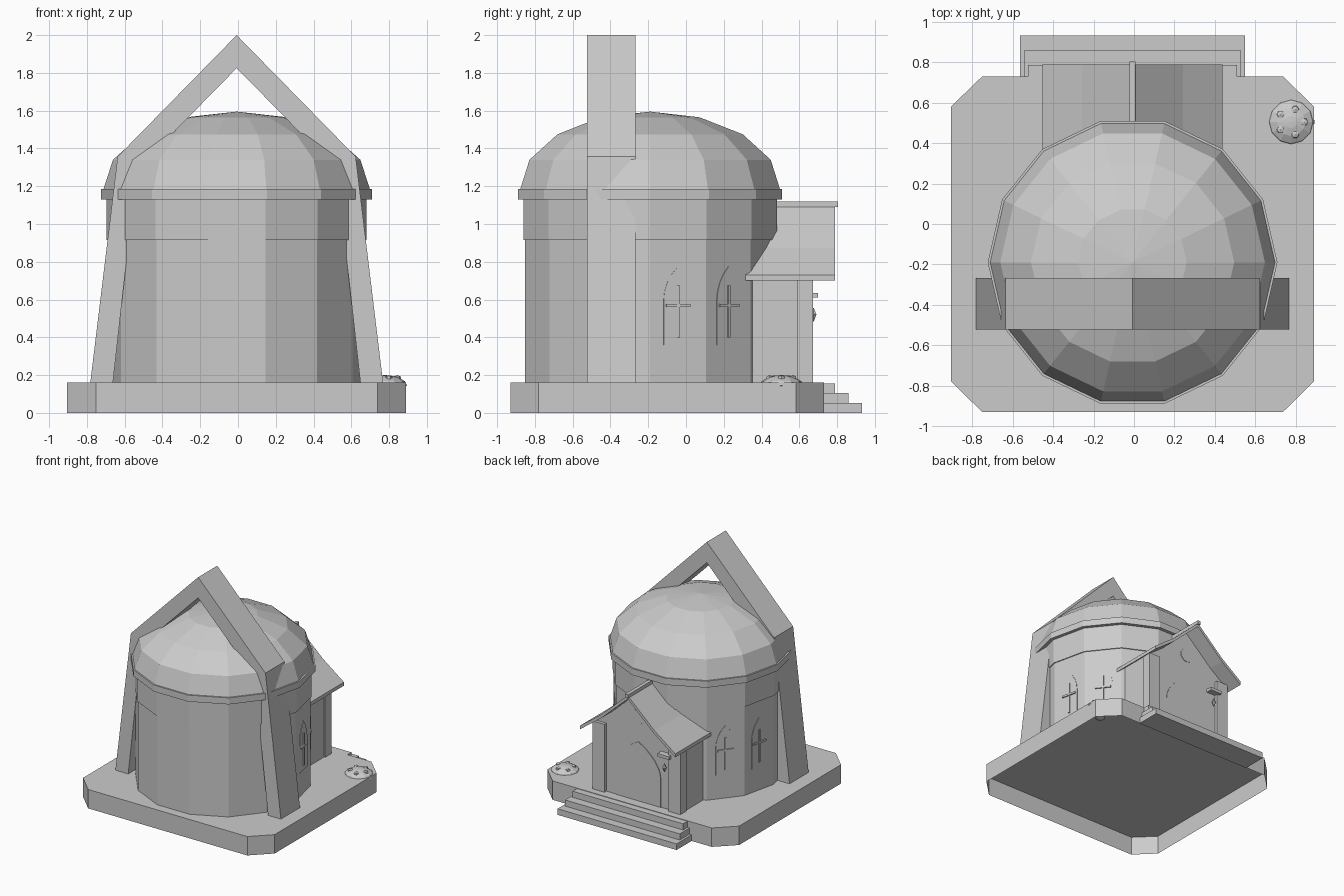
import bpy, bmesh, math
from mathutils import Matrix, Vector

if "Cube" in bpy.data.objects:
    bpy.data.objects.remove(bpy.data.objects["Cube"], do_unlink=True)

stone = bpy.data.materials.new("grey_stone")
stone.use_nodes = True
GREY = (0.6, 0.6, 0.6, 1)
stone.diffuse_color = GREY
stone.node_tree.nodes["Principled BSDF"].inputs["Base Color"].default_value = GREY

CX, CY = -0.007, -0.19      # axis of the round hall
SIDES = 14
FLOOR = 0.16
FLAT = Matrix(((1, 0, 0, 0), (0, 0, 1, 0), (0, 1, 0, 0), (0, 0, 0, 1)))


def finish(name, bm):
    bmesh.ops.recalc_face_normals(bm, faces=bm.faces)
    mesh = bpy.data.meshes.new(name)
    bm.to_mesh(mesh)
    bm.free()
    mesh.materials.append(stone)
    obj = bpy.data.objects.new(name, mesh)
    bpy.context.collection.objects.link(obj)
    return obj


def prism(name, pts, d0, d1, matrix=Matrix.Identity(4), open_start=False):
    """Extrude an (x, z) outline along y from d0 to d1, then place it."""
    bm = bmesh.new()
    a = [bm.verts.new((x, d0, z)) for x, z in pts]
    b = [bm.verts.new((x, d1, z)) for x, z in pts]
    for i in range(len(pts)):
        j = (i + 1) % len(pts)
        bm.faces.new((a[i], a[j], b[j], b[i]))
    bm.faces.new(b)
    bm.transform(matrix)
    if not open_start:
        bm.faces.new(a)
    return finish(name, bm)


def box(name, x0, x1, y0, y1, z0, z1, matrix=Matrix.Identity(4)):
    return prism(name, [(x0, z0), (x1, z0), (x1, z1), (x0, z1)], y0, y1, matrix)


def lathe(name, profile, sides, x, y):
    """Revolve (radius, z) points around a vertical axis; radius 0 is a pole."""
    bm = bmesh.new()
    rings = []
    for r, z in profile:
        n = 1 if r == 0 else sides
        rings.append([bm.verts.new((x + r * math.cos(math.tau * i / sides),
                                    y + r * math.sin(math.tau * i / sides), z)) for i in range(n)])
    for lo, hi in zip(rings, rings[1:]):
        for i in range(sides):
            j = (i + 1) % sides
            quad = [lo[i % len(lo)], lo[j % len(lo)], hi[j % len(hi)], hi[i % len(hi)]]
            bm.faces.new(list(dict.fromkeys(quad)))
    return finish(name, bm)


def pointed_arch(half, z0, spring, top, steps=4):
    """Outline of a gothic opening."""
    right = []
    for i in range(steps):
        t = i / steps
        right.append((half * math.cos(t * math.pi / 2) ** 0.8, spring + (top - spring) * t))
    left = [(-x, z) for x, z in reversed(right)]
    return [(half, z0)] + right + [(0, top)] + left + [(-half, z0)]


# Plinth with chamfered corners, open underneath
plinth = [(-0.752, -0.93), (0.738, -0.93), (0.89, -0.78), (0.89, 0.582),
          (0.738, 0.73), (-0.752, 0.73), (-0.905, 0.582), (-0.905, -0.78)]
prism("plinth", plinth, 0, FLOOR, FLAT, open_start=True)

# Entrance steps
for i in range(3):
    half = 0.557 - 0.02 * i
    box(f"step_{i + 1}", CX - half, CX + half, 0.725, 0.932 - 0.072 * i, 0, 0.052 * (i + 1))

# Round hall: wall, upper band, cornice and faceted dome
lathe("hall_wall", [(0.68, FLOOR), (0.68, 0.93)], SIDES, CX, CY)
lathe("hall_band", [(0.675, 0.915), (0.688, 0.915), (0.688, 1.135)], SIDES, CX, CY)
lathe("cornice", [(0.68, 1.13), (0.717, 1.13), (0.717, 1.185), (0.69, 1.185)], SIDES, CX, CY)
lathe("dome", [(0.705, 1.185), (0.655, 1.34), (0.503, 1.475), (0.268, 1.565), (0, 1.595)],
      SIDES, CX, CY)

# Tall pointed frame straddling the hall: two leaning legs and two rafters
for side, s in (("left", 1), ("right", -1)):
    leg = [(0.775, FLOOR), (0.63, 1.357), (0.53, 1.285), (0.655, FLOOR)]
    rafter = [(0.63, 1.357), (0, 2.0), (0, 1.825), (0.53, 1.285)]
    for part, pts in (("leg", leg), ("rafter", rafter)):
        prism(f"frame_{part}_{side}", [(CX + s * x, z) for x, z in pts], -0.523, -0.268)

# Gothic windows with cross bars, on two wall facets per side
apothem = 0.68 * math.cos(math.pi / SIDES)
for k, facet in enumerate((0, 1, 5, 6)):
    angle = math.tau * (facet + 0.5) / SIDES
    place = Matrix.Translation((CX, CY, 0)) @ Matrix.Rotation(angle - math.pi / 2, 4, "Z")
    prism(f"window_{k + 1}", pointed_arch(0.078, 0.36, 0.6, 0.775), apothem - 0.01,
          apothem + 0.004, place)
    box(f"window_mullion_{k + 1}", -0.007, 0.007, apothem, apothem + 0.012, 0.4, 0.675, place)
    box(f"window_crossbar_{k + 1}", -0.065, 0.065, apothem, apothem + 0.014, 0.56, 0.576, place)

# Porch: gabled body, corner pillars and doorway
HALF = 0.4
body = [(CX - HALF, FLOOR), (CX + HALF, FLOOR), (CX + HALF, 0.735),
        (CX + 0.24, 0.86), (CX, 1.075), (CX - 0.24, 0.86), (CX - HALF, 0.735)]
prism("porch_body", body, 0.2, 0.645)
for side, s in (("left", 1), ("right", -1)):
    x = CX + s * 0.355
    box(f"porch_pillar_{side}", x - 0.055, x + 0.055, 0.59, 0.672, FLOOR, 0.735)
shift = Matrix.Translation((CX, 0, 0))
prism("door", pointed_arch(0.21, FLOOR, 0.4, 0.66, 6), 0.64, 0.65, shift)

# Round gable window
ring = [(0.06 * math.cos(math.tau * i / 12), 0.87 + 0.06 * math.sin(math.tau * i / 12))
        for i in range(12)]
prism("gable_window", ring, 0.64, 0.65, shift)

# Flared porch roof and its ridge cap
top = [(0.446, 0.73), (0.25, 0.875), (0, 1.105)]
under = [(x, z - 0.03) for x, z in top]
for side, s in (("left", 1), ("right", -1)):
    pts = [(CX + s * x, z) for x, z in top + under[::-1]]
    prism(f"porch_roof_{side}", pts, 0.29, 0.79)
box("ridge_cap", CX - 0.015, CX + 0.015, 0.4, 0.805, 1.09, 1.12)

# Bracket with a hanging lantern beside the door
box("lantern_bracket", -0.33, -0.22, 0.64, 0.698, 0.61, 0.636)
lathe("lantern", [(0, 0.48), (0.018, 0.52), (0, 0.56)], 6, -0.27, 0.675)

# Spotted mushroom sunk into the plinth corner
MX, MY = 0.778, 0.505
lathe("mushroom_cap", [(0, 0.135), (0.08, 0.13), (0.117, 0.145), (0.105, 0.168), (0.07, 0.188),
                       (0.03, 0.198), (0, 0.2)], 12, MX, MY)
lathe("mushroom_stem", [(0, 0.05), (0.04, 0.06), (0.045, 0.14)], 8, MX, MY)
for i in range(5):
    a = math.tau * i / 5
    spot = lathe(f"mushroom_spot_{i + 1}", [(0.02, 0.17), (0.018, 0.194), (0, 0.2)], 6,
                 MX + 0.065 * math.cos(a), MY + 0.065 * math.sin(a))
